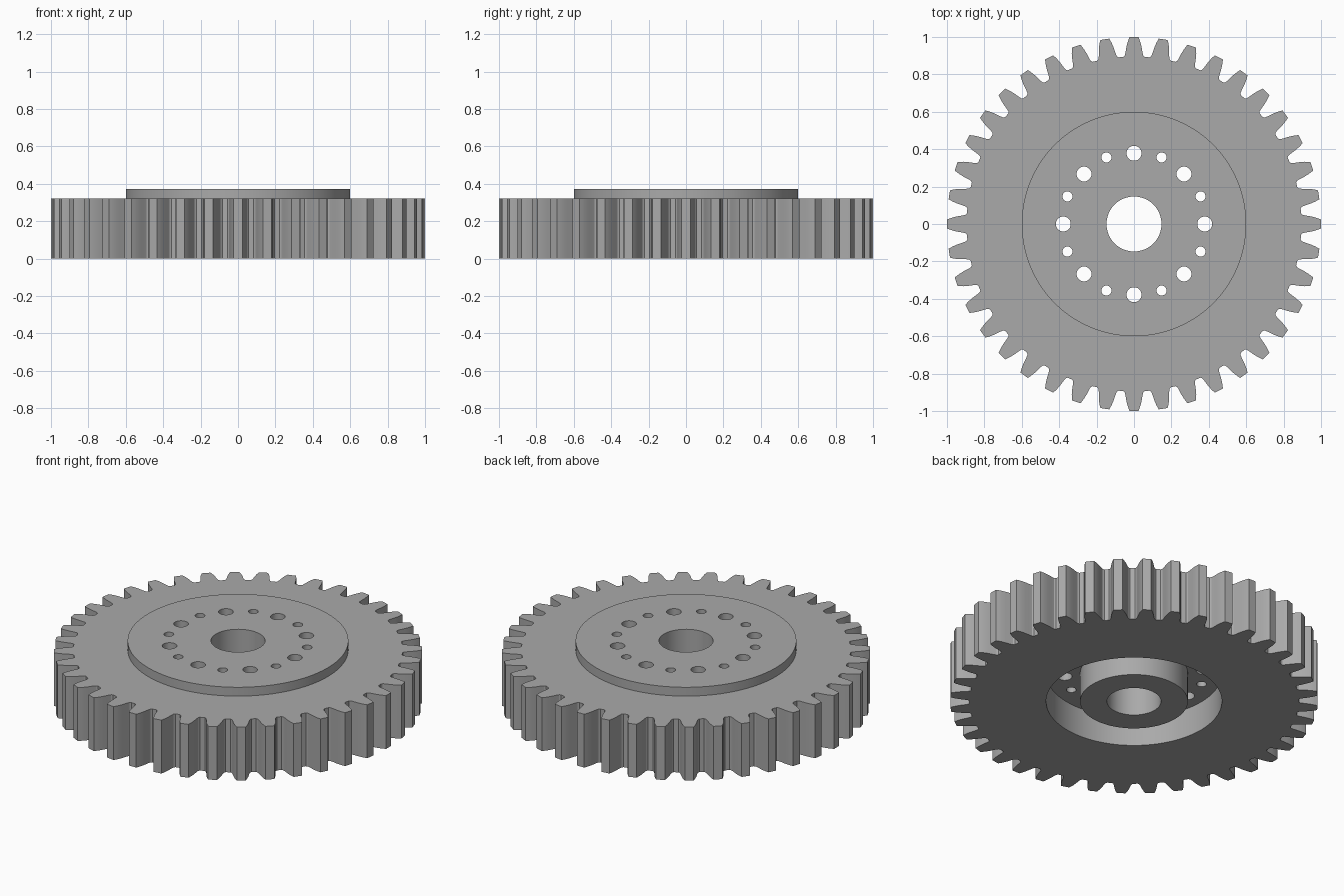
import bpy, bmesh, math
from mathutils import Matrix

if "Cube" in bpy.data.objects:
    bpy.data.objects.remove(bpy.data.objects["Cube"])

TEETH = 40
FACE_TOP, FLANGE_TOP = 0.32, 0.373
RECESS_TOP = 0.175

steel = bpy.data.materials.new("plain grey")
steel.use_nodes = True
grey = (0.4, 0.4, 0.4, 1)
steel.diffuse_color = grey
steel.node_tree.nodes["Principled BSDF"].inputs["Base Color"].default_value = grey


def make_object(name, bm):
    bmesh.ops.recalc_face_normals(bm, faces=bm.faces)
    mesh = bpy.data.meshes.new(name)
    bm.to_mesh(mesh)
    bm.free()
    mesh.materials.append(steel)
    obj = bpy.data.objects.new(name, mesh)
    bpy.context.collection.objects.link(obj)
    return obj


def prism(name, outline, z0, z1):
    bm = bmesh.new()
    face = bm.faces.new([bm.verts.new((x, y, z0)) for x, y in outline])
    ext = bmesh.ops.extrude_face_region(bm, geom=[face])
    verts = [g for g in ext["geom"] if isinstance(g, bmesh.types.BMVert)]
    bmesh.ops.translate(bm, verts=verts, vec=(0, 0, z1 - z0))
    return make_object(name, bm)


def circle(radius, count, cx=0, cy=0):
    steps = [math.tau * i / count for i in range(count)]
    return [(cx + radius * math.cos(a), cy + radius * math.sin(a)) for a in steps]


def combine(target, tool, operation):
    mod = target.modifiers.new(operation.lower(), "BOOLEAN")
    mod.object, mod.operation, mod.solver = tool, operation, "EXACT"
    bpy.context.view_layer.objects.active = target
    bpy.ops.object.modifier_apply(modifier=mod.name)
    bpy.data.objects.remove(tool)


# Toothed disc: half of one tooth as (radius, half width), mirrored and repeated
half_tooth = [(0.895, 0.057), (0.903, 0.049), (0.92, 0.045),
              (0.945, 0.041), (0.97, 0.035), (0.985, 0.030), (1.0, 0.024)]
tooth = [(r, -w) for r, w in half_tooth] + [(r, w) for r, w in reversed(half_tooth)]
outline = []
for i in range(TEETH):
    turn = Matrix.Rotation(math.tau * i / TEETH, 2)
    for r, w in tooth:
        a = w / r
        x, y = r * math.cos(a), r * math.sin(a)
        outline.append((turn[0][0] * x + turn[0][1] * y, turn[1][0] * x + turn[1][1] * y))
gear = prism("gear_wheel", outline, 0, FACE_TOP)

# Raised flange on the top
combine(gear, prism("flange", circle(0.6, 128), 0.25, FLANGE_TOP), "UNION")

# Ring-shaped recess underneath, leaving a central hub
ring = prism("recess_cutter", circle(0.478, 96), -0.1, RECESS_TOP)
combine(ring, prism("hub_core", circle(0.293, 96), -0.2, 0.5), "DIFFERENCE")
combine(gear, ring, "DIFFERENCE")

# Shaft bore and the circle of alternating large and small holes
combine(gear, prism("bore_cutter", circle(0.147, 64), -0.1, 0.5), "DIFFERENCE")
for i in range(16):
    a = math.tau * i / 16
    dist, radius = (0.378, 0.04) if i % 2 == 0 else (0.385, 0.027)
    spot = circle(radius, 24, dist * math.cos(a), dist * math.sin(a))
    combine(gear, prism("hole_cutter", spot, 0.1, 0.5), "DIFFERENCE")

# Smooth round walls, keep the rims crisp
bpy.ops.object.select_all(action="DESELECT")
gear.select_set(True)
bpy.context.view_layer.objects.active = gear
bpy.ops.object.shade_smooth_by_angle(angle=math.radians(25))
